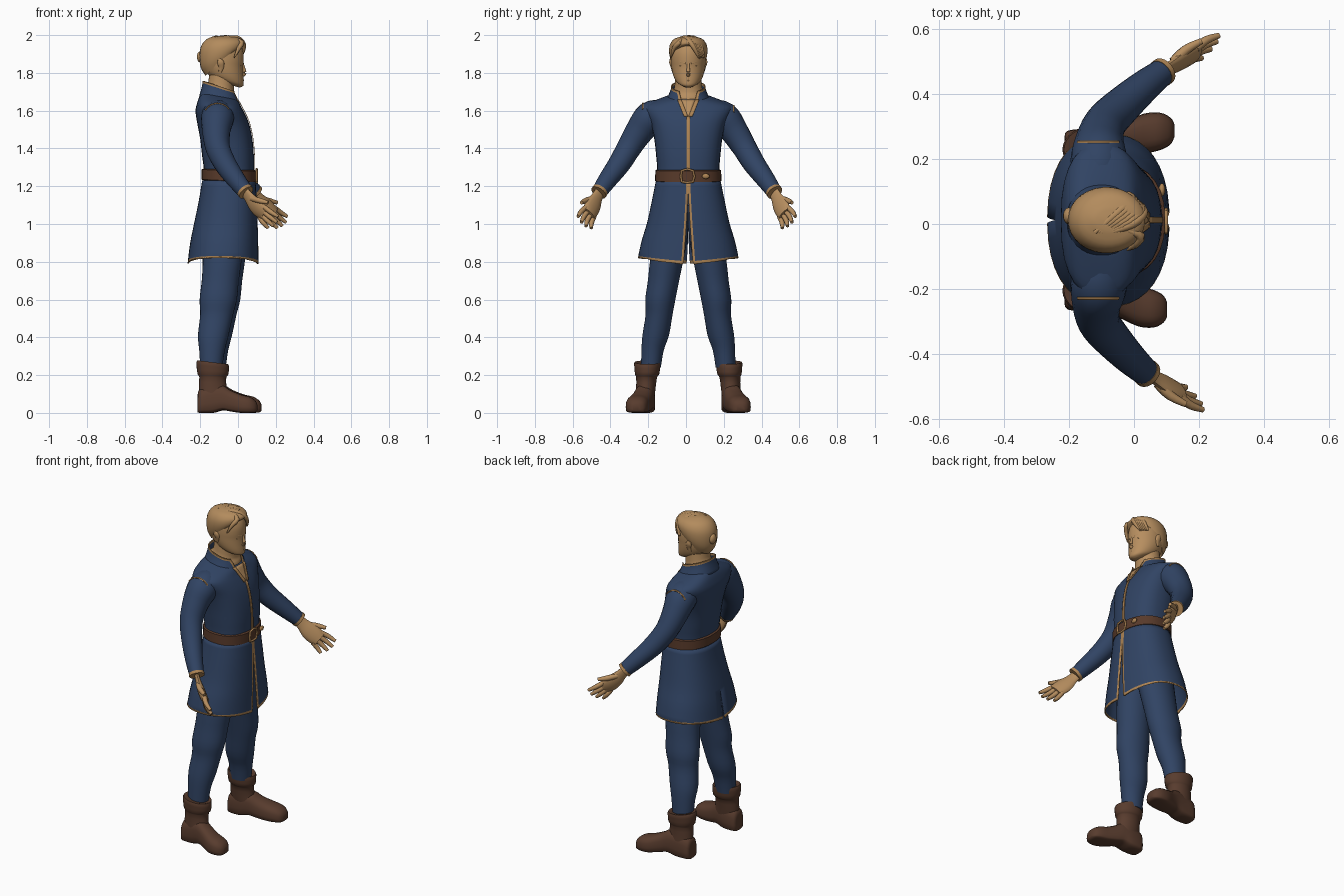
import bpy, bmesh, math
from mathutils import Vector
from mathutils.bvhtree import BVHTree

if "Cube" in bpy.data.objects:
    bpy.data.objects.remove(bpy.data.objects["Cube"])

YC = 0.012  # body centre line


def material(name, r, g, b):
    m = bpy.data.materials.new(name)
    m.use_nodes = True
    m.diffuse_color = (r, g, b, 1)
    m.node_tree.nodes["Principled BSDF"].inputs["Base Color"].default_value = (r, g, b, 1)
    return m


BLUE = material("blue cloth", 0.030, 0.057, 0.126)
SKIN = material("skin", 0.47, 0.27, 0.115)
HAIR = material("sandy hair", 0.45, 0.26, 0.11)
GOLD = material("gold trim", 0.42, 0.23, 0.088)
LEATHER = material("belt leather", 0.097, 0.042, 0.023)
BOOT = material("boot leather", 0.098, 0.045, 0.027)


def finish(name, bm, mats, cap=False, thick=0):
    bmesh.ops.remove_doubles(bm, verts=bm.verts, dist=0.0002)
    if cap:
        bmesh.ops.holes_fill(bm, edges=bm.edges, sides=0)
    bmesh.ops.recalc_face_normals(bm, faces=bm.faces)
    me = bpy.data.meshes.new(name)
    bm.to_mesh(me)
    bm.free()
    ob = bpy.data.objects.new(name, me)
    bpy.context.collection.objects.link(ob)
    for m in mats:
        me.materials.append(m)
    if thick:
        mod = ob.modifiers.new("cloth", "SOLIDIFY")
        mod.thickness, mod.offset = thick, 0
    bpy.ops.object.select_all(action="DESELECT")
    ob.select_set(True)
    bpy.context.view_layer.objects.active = ob
    bpy.ops.object.shade_smooth_by_angle(angle=math.radians(50))
    return ob


def resample(rows, k):
    """Smooth the rows of numbers with a spline, k steps per span."""
    out = []
    for i in range(len(rows) - 1):
        a, b, c, d = (rows[min(max(i + o, 0), len(rows) - 1)] for o in (-1, 0, 1, 2))
        for t in (s / k for s in range(k)):
            out.append([q + 0.5 * t * (r - p + t * (2*p - 5*q + 4*r - s + t * (3*(q - r) + s - p)))
                        for p, q, r, s in zip(a, b, c, d)])
    return out + [list(rows[-1])]


def grid(bm, rings, closed, rule=None):
    vs = [[bm.verts.new(p) for p in ring] for ring in rings]
    w = len(vs[0])
    for i in range(len(vs) - 1):
        for j in range(w if closed else w - 1):
            f = bm.faces.new((vs[i][j], vs[i][(j+1) % w], vs[i+1][(j+1) % w], vs[i+1][j]))
            f.material_index = rule(i, j) if rule else 0


def shell(name, rows, mats, n=2.3, k=3, cols=14, cap=False, gap=None, lift=0, rule=None, thick=0, s=1):
    """Stack of level ovals (x0, x1, y0, y1, z back, z front), with optional slits front and back."""
    rows = resample(rows, k)
    bm = bmesh.new()
    for half in (1, -1):
        rings = []
        for i, (x0, x1, y0, y1, zb, zf) in enumerate(rows):
            t = i / (len(rows) - 1)
            gf, gb = gap(t) if gap else (0, 0)
            xc, rx, yc, ry = (x0 + x1) / 2, (x1 - x0) / 2, (y0 + y1) / 2, (y1 - y0) / 2
            a0, a1, a2 = (math.asin(min(1, (g / ry) ** (n / 2))) for g in (gf, gf + 0.013, gb))
            ring = []
            for a in [a0] + [a1 + (math.pi - a2 - a1) * j / cols for j in range(cols + 1)]:
                c, sn = math.cos(a), abs(math.sin(a))
                u = math.copysign(abs(c) ** (2 / n), c)
                z = zb + (zf - zb) * (u + 1) / 2 + lift * t * t * sn
                ring.append((xc + rx * u, YC + s * (yc + half * ry * sn ** (2 / n)), z))
            rings.append(ring)
        grid(bm, rings, False, rule and (lambda i, j: rule(i, j, len(rows) - 2)))
    return finish(name, bm, mats, cap, thick)


def sym(*rows):
    return [(x0, x1, -w, w, zb, zf) for x0, x1, w, zb, zf in rows]


def tube(name, pts, mat, flat=1, side=(0, 0, 1), k=3, seg=14, loop=False):
    """Round or flattened limb through points (x, y, z, radius)."""
    if loop:
        pts = list(pts) + [pts[0]]
    pts = resample(pts, k)
    bm, rings = bmesh.new(), []
    for i, p in enumerate(pts):
        q, o = pts[min(i + 1, len(pts) - 1)], pts[max(i - 1, 0)]
        d = (Vector(q[:3]) - Vector(o[:3])).normalized()
        u = Vector(side)
        u = (u - d * u.dot(d)).normalized()
        v = d.cross(u) * flat
        rings.append([Vector(p[:3]) + p[3] * (u * math.cos(a) + v * math.sin(a))
                      for a in (2 * math.pi * j / seg for j in range(seg))])
    grid(bm, rings, True)
    return finish(name, bm, [mat], cap=not loop)


def ball(name, loc, size, mat):
    bm = bmesh.new()
    bmesh.ops.create_uvsphere(bm, u_segments=14, v_segments=10, radius=1)
    for v in bm.verts:
        v.co = Vector(loc) + Vector(a * b for a, b in zip(v.co, size))
    return finish(name, bm, [mat])


def tree_of(ob):
    return BVHTree.FromPolygons([v.co for v in ob.data.vertices], [p.vertices for p in ob.data.polygons])


# Tunic body
torso = shell("tunic_body", sym(
    (-.185, .088, .170, 1.20, 1.20), (-.180, .084, .164, 1.28, 1.28), (-.190, .084, .170, 1.36, 1.36),
    (-.200, .076, .180, 1.45, 1.45), (-.215, .059, .200, 1.53, 1.53), (-.225, .036, .230, 1.595, 1.585),
    (-.218, .018, .230, 1.635, 1.618), (-.207, .006, .168, 1.668, 1.643), (-.19, -.006, .10, 1.695, 1.66)),
    [BLUE], n=2.5, cap=True)
torso_tree = tree_of(torso)

# Tunic skirt with front and back slits and gold edging
shell("tunic_skirt", sym(
    (-.187, .090, .168, 1.23, 1.23), (-.205, .096, .190, 1.12, 1.12), (-.230, .101, .215, 1.0, 1.0),
    (-.250, .104, .243, .90, .90), (-.262, .106, .262, .807, .802), (-.264, .106, .264, .789, .784)),
    [BLUE, GOLD], cols=18, gap=lambda t: (.036 * max(0, t - .15), .025 * max(0, t - .5)),
    lift=.04, rule=lambda i, j, last: int(j == 0 or i > last - 3), thick=.006)

# Standing collar
shell("collar", sym((-.203, .004, .112, 1.675, 1.645), (-.190, -.004, .095, 1.72, 1.672),
                    (-.185, -.010, .088, 1.746, 1.688), (-.185, -.010, .088, 1.758, 1.700)),
      [BLUE, GOLD], gap=lambda t: (.036 + .014 * t, 0), thick=.006,
      rule=lambda i, j, last: int(j == 0 or i > last - 3))


# Thin plates laid on the chest
def chest_plate(name, rows, mat, out=.004):
    bm, rings = bmesh.new(), []
    for z, ya, yb in rows:
        ring = []
        for y in (ya + (yb - ya) * j / 4 for j in range(5)):
            hit = torso_tree.ray_cast(Vector((1, YC + y, z)), Vector((-1, 0, 0)))[0]
            ring.append(((hit.x if hit else 0) + out, YC + y, z))
        rings.append(ring)
    grid(bm, rings, False)
    finish(name, bm, [mat], thick=.003)


def neck_width(z):
    return .002 + (z - 1.57) * .4


neck_z = [1.57 + .0125 * i for i in range(8)]
chest_plate("front_placket_trim", [(1.27 + .02 * i, -.009, .009) for i in range(16)], GOLD)
chest_plate("neck_opening", [(z, -neck_width(z), neck_width(z)) for z in neck_z], SKIN)
for s, word in ((1, "left"), (-1, "right")):
    chest_plate(word + "_neck_trim", [(z, s * neck_width(z), s * (neck_width(z) + .02)) for z in neck_z], GOLD, .005)

# Belt and buckle
shell("belt", sym((-.184, .086, .166, 1.232, 1.218), (-.194, .096, .176, 1.236, 1.222),
                  (-.194, .096, .174, 1.288, 1.280), (-.184, .086, .164, 1.293, 1.285)), [LEATHER], k=1)
tube("belt_buckle", [(.099, YC + y - .005, 1.253 + z, .006) for y, z in
                     ((-.03, -.03), (-.03, .03), (.03, .03), (.03, -.03))], GOLD, side=(1, 0, 0), k=2, seg=8, loop=True)
ball("belt_stud", (.086, .105, 1.253), (.010, .02, .014), GOLD)

# Neck and head
shell("neck", sym((-.188, -.006, .098, 1.675, 1.64), (-.182, -.010, .088, 1.712, 1.672), (-.160, -.022, .074, 1.74, 1.70),
                  (-.152, -.02, .070, 1.80, 1.77)), [SKIN], n=2.1, cap=True)
shell("head", sym(
    (-.10, .008, .032, 1.755, 1.722), (-.14, .028, .060, 1.775, 1.732), (-.165, .030, .076, 1.80, 1.757),
    (-.182, .028, .086, 1.835, 1.79), (-.190, .027, .091, 1.865, 1.83), (-.190, .030, .093, 1.895, 1.865),
    (-.185, .028, .090, 1.925, 1.91), (-.165, .010, .072, 1.96, 1.955), (-.12, -.03, .03, 1.98, 1.98)),
    [SKIN], n=2, cap=True)
tube("nose", [(.024, YC, 1.852, .006), (.030, YC, 1.825, .008), (.034, YC, 1.798, .011), (.022, YC, 1.786, .009)], SKIN)
tube("mouth", [(.014, YC - .025, 1.762, .003), (.026, YC, 1.762, .006), (.014, YC + .025, 1.762, .003)], SKIN)
for s, word in ((1, "left"), (-1, "right")):
    tube(word + "_eyebrow", [(-.008, YC + s * .062, 1.852, .004), (.013, YC + s * .038, 1.858, .006),
                             (.024, YC + s * .014, 1.850, .005)], HAIR)
    ball(word + "_eye", (.009, YC + s * .034, 1.836), (.009, .014, .005), SKIN)
    tube(word + "_ear", [(-.095, YC + s * .082, 1.805, .008), (-.088, YC + s * .086, 1.83, .014),
                         (-.092, YC + s * .092, 1.855, .018), (-.1, YC + s * .094, 1.873, .008)],
         SKIN, flat=.5, side=(1, 0, 0))

# Hair: swept cap, fringe strands and a small knot
shell("hair_cap", sym((-.172, .020, .088, 1.785, 1.945), (-.196, .032, .098, 1.825, 1.952), (-.204, .034, .102, 1.88, 1.96),
                      (-.198, .030, .096, 1.935, 1.97), (-.17, .012, .074, 1.976, 1.984),
                      (-.12, -.025, .03, 1.997, 1.994)), [HAIR], n=2, cap=True)
for i in range(6):
    w = i / 5
    tube("hair_strand_%d" % (i + 1), [(-.07 - .05 * w, -.025, 1.985, .008), (-.005 - .04 * w, .0 + .04 * w, 1.984, .014),
                                      (.029 - .035 * w, .03 + .045 * w, 1.952 - .01 * w, .013),
                                      (.026 - .045 * w, .054 + .038 * w, 1.91 - .02 * w, .009),
                                      (.014 - .04 * w, .07 + .026 * w, 1.875 + .01 * w, .002)], HAIR, seg=10)
tube("hair_side_sweep", [(-.02, -.02, 1.982, .008), (.02, -.037, 1.96, .014), (.004, -.064, 1.93, .011),
                         (-.02, -.08, 1.88, .003)], HAIR, seg=10)
ball("hair_knot", (-.20, .025, 1.885), (.018, .026, .03), HAIR)

# Limbs, each built for both sides
for s, word in ((1, "left"), (-1, "right")):

    def place(p):
        shift = -.048 * min(1, max(0, (p[1] - .2) / .26)) if s < 0 else 0
        return (p[0] + shift, .004 + s * p[1], *p[2:])

    arm = [place(p) for p in ((-.108, .12, 1.585, .075), (-.108, .192, 1.562, .087), (-.106, .250, 1.492, .075),
                              (-.088, .305, 1.405, .065), (-.04, .356, 1.32, .059), (.03, .418, 1.235, .050),
                              (.09, .465, 1.168, .041))]
    sleeve = tube(word + "_sleeve", arm, BLUE, k=4, seg=20)
    end, before = Vector(arm[-1][:3]), Vector(arm[-2][:3])
    d = (end - before).normalized()
    tube(word + "_cuff_trim", [(*(end - d * .014), .044), (*(end + d * .003), .044)], GOLD, k=1, seg=20)

    # Shoulder seam braid
    tree, seam = tree_of(sleeve), []
    for i in range(9):
        o = Vector((-.172 + .0155 * i, YC + s * .24, 3))
        hit = tree.ray_cast(o, Vector((0, 0, -1)))[0]
        if hit:
            seam.append((*hit, .005))
    tube(word + "_shoulder_trim", seam, GOLD, side=(0, 1, 0), k=1, seg=6)

    # Hand with spread fingers
    fd = Vector((.69, .32, -.64)).normalized()
    sp = Vector((.22, .52, .82))
    sp = (sp - fd * sp.dot(fd)).normalized()
    across = (sp.x, s * sp.y, sp.z)
    tube(word + "_palm", [place(p) for p in ((.078, .456, 1.178, .031), (.105, .474, 1.142, .035),
                                             (.135, .492, 1.105, .048), (.165, .508, 1.075, .050),
                                             (.190, .518, 1.052, .042))], SKIN, flat=.42, side=across)
    knuckle = Vector((.176, .513, 1.063))

    def finger(label, base, tip, r):
        bend = (base + tip) / 2 - Vector((.004, -.006, 0))
        tube(word + label, [place((*base, r)), place((*bend, r)), place((*tip, r * .65))],
             SKIN, side=across, seg=8)

    for label, off, length in (("_little_finger", -.036, .075), ("_ring_finger", -.012, .096),
                               ("_middle_finger", .012, .104), ("_index_finger", .036, .094)):
        base = knuckle + sp * off
        finger(label, base, base + fd * length + sp * off * .45, .0135)
    base = Vector((.115, .485, 1.125)) + sp * .015
    finger("_thumb", base, base + fd * .095 + sp * .055, .0155)

    # Trouser leg, the left one set slightly forward
    back, front = (.012, 0) if s > 0 else (0, -.018)
    shell(word + "_leg", [(x0 + back, x1 + front, y0, y1, z, z) for x0, x1, y0, y1, z in (
        (-.18, .05, -.01, .15, 1.1), (-.19, .05, .004, .18, .93), (-.187, .036, .028, .203, .80),
        (-.192, .022, .048, .214, .70), (-.203, .012, .068, .228, .60), (-.200, -.008, .083, .226, .52),
        (-.212, -.032, .102, .243, .41), (-.205, -.052, .130, .248, .33), (-.20, -.065, .145, .25, .24))],
        [BLUE], n=2, cap=True, s=s)

    # Boot shaft with a turned cuff
    shell(word + "_boot_shaft", [
        (-.19, -.075, .16, .25, .268, .25), (-.215, -.052, .148, .284, .278, .258), (-.220, -.048, .148, .286, .255, .235),
        (-.214, -.052, .154, .282, .205, .20), (-.205, -.062, .165, .276, .190, .188), (-.207, -.06, .173, .276, .13, .13),
        (-.205, -.04, .18, .28, .07, .07)], [BOOT], n=2, cap=True, k=2, s=s)

    # Boot foot, swelling toward the toe
    bm, rings = bmesh.new(), []
    for x, y0, y1, z0, z1 in resample((
            (-.214, .205, .25, .005, .085), (-.203, .18, .275, 0, .125), (-.13, .175, .282, 0, .15),
            (-.075, .182, .288, .014, .148), (-.03, .19, .302, .008, .122), (.03, .203, .327, 0, .098),
            (.08, .215, .33, 0, .086), (.112, .232, .315, .003, .066), (.124, .255, .295, .012, .045)), 3):
        ring = []
        for a in (2 * math.pi * j / 20 for j in range(20)):
            c, sn = math.cos(a), math.sin(a)
            pw = .7 if sn > 0 else .35
            ring.append((x - (.022 * (x + .214) / .34 if s < 0 else 0),
                         YC + s * ((y0 + y1) / 2 + (y1 - y0) / 2 * math.copysign(abs(c) ** .8, c)),
                         max(0, z0 + (z1 - z0) * (.35 + (.65 if sn > 0 else .35) * math.copysign(abs(sn) ** pw, sn)))))
        rings.append(ring)
    grid(bm, rings, True)
    finish(word + "_boot_foot", bm, [BOOT], cap=True)
